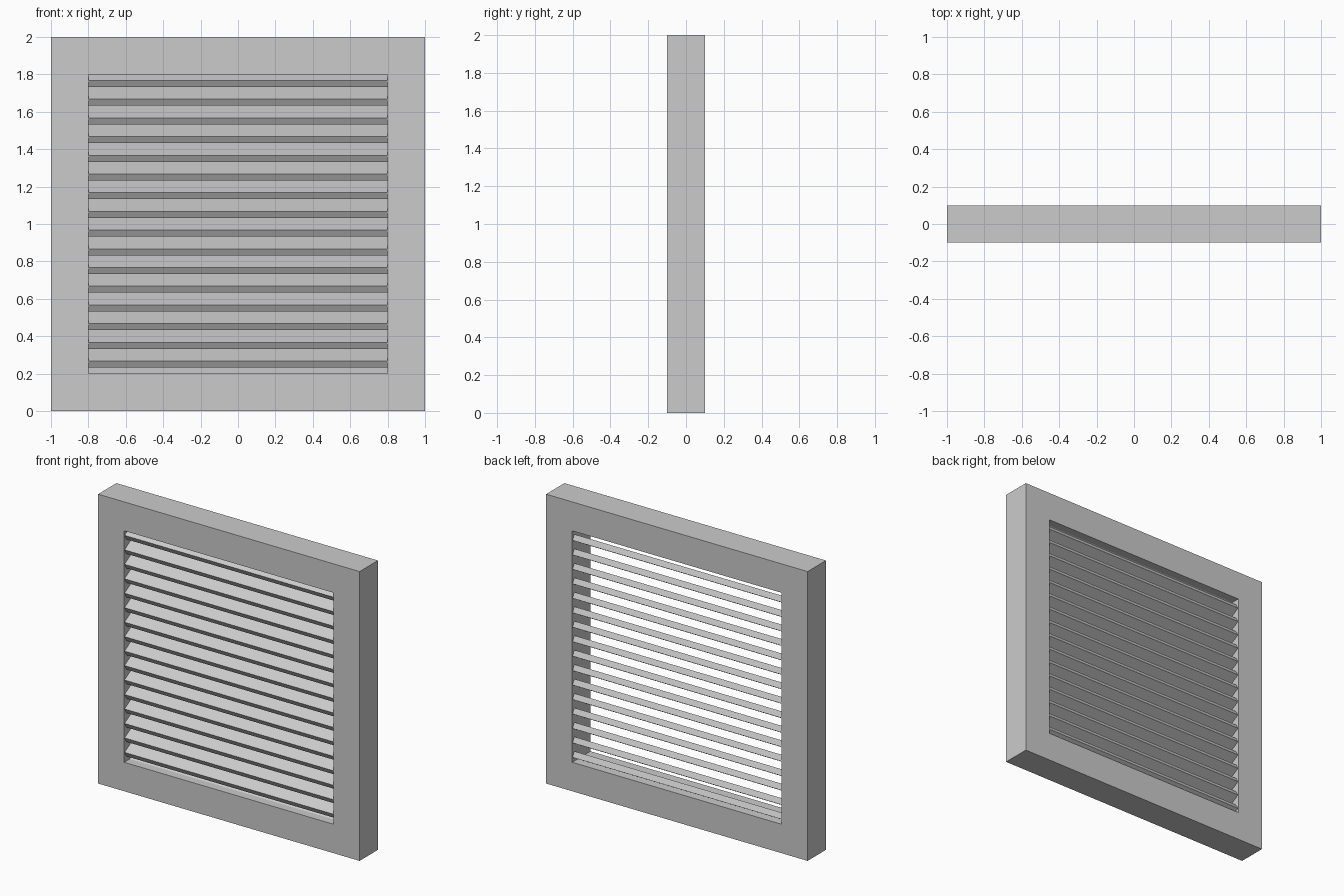
import bpy, bmesh, math
from mathutils import Matrix, Vector

cube = bpy.data.objects.get("Cube")
if cube:
    bpy.data.objects.remove(cube, do_unlink=True)

# Single painted-metal grey
grey = bpy.data.materials.new("light_grey")
grey.use_nodes = True
colour = (0.6, 0.6, 0.6, 1)
grey.diffuse_color = colour
grey.node_tree.nodes["Principled BSDF"].inputs["Base Color"].default_value = colour


def finish(name, bm):
    bmesh.ops.recalc_face_normals(bm, faces=bm.faces)
    mesh = bpy.data.meshes.new(name)
    bm.to_mesh(mesh)
    bm.free()
    mesh.materials.append(grey)
    obj = bpy.data.objects.new(name, mesh)
    bpy.context.collection.objects.link(obj)
    return obj


# Square frame: two nested outlines, front and back, bridged into a ring
SIZE, OPENING, DEPTH = 1.0, 0.8, 0.1
CORNERS = [(-1, -1), (1, -1), (1, 1), (-1, 1)]
bm = bmesh.new()


def outline(half, y):
    return [bm.verts.new((sx * half, y, 1 + sz * half)) for sx, sz in CORNERS]


loops = [outline(SIZE, -DEPTH), outline(SIZE, DEPTH),
         outline(OPENING, DEPTH), outline(OPENING, -DEPTH)]
for k, a in enumerate(loops):
    b = loops[(k + 1) % 4]
    for i in range(4):
        j = (i + 1) % 4
        bm.faces.new((a[i], a[j], b[j], b[i]))
finish("frame", bm)

# Tilted louvre slats, low at the front; the end ones sink into the frame
SLATS, PITCH = 17, 0.1
tilt = Matrix.Rotation(math.radians(30), 4, "X")
for n in range(SLATS):
    bm = bmesh.new()
    bmesh.ops.create_cube(bm, size=1)
    bmesh.ops.scale(bm, vec=Vector((2 * OPENING, 0.2, 0.04)), verts=bm.verts)
    place = Matrix.Translation((0, 0, 0.2 + n * PITCH)) @ tilt
    bmesh.ops.transform(bm, matrix=place, verts=bm.verts)
    finish(f"slat_{n + 1}", bm)
